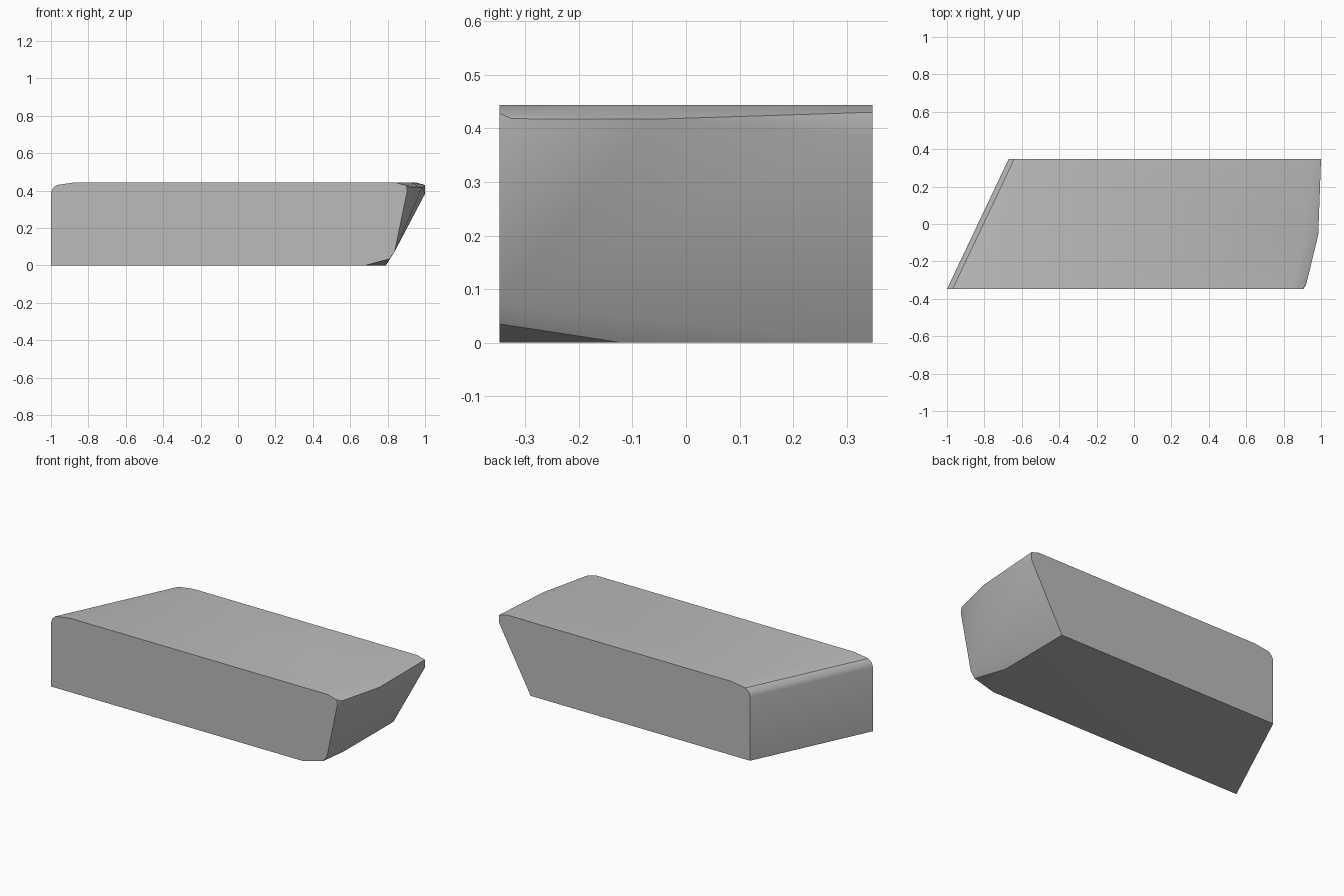
import bpy
import bmesh
import math

if "Cube" in bpy.data.objects:
    bpy.data.objects.remove(bpy.data.objects["Cube"], do_unlink=True)

TOP, HALF = 0.444, 0.348

# Plain grey material
grey = bpy.data.materials.new("plain grey")
grey.use_nodes = True
grey.diffuse_color = (0.5, 0.5, 0.5, 1)
grey.node_tree.nodes["Principled BSDF"].inputs["Base Color"].default_value = (0.5, 0.5, 0.5, 1)


def left_edge(x, y):
    """Upright slanted end with a softened top corner."""
    steps = [(0, 0), (0, 0.385), (0.008, 0.41), (0.03, 0.43), (0.13, TOP)]
    return [(x + dx, y, z) for dx, z in steps]


# Slanted end, front and back
points = left_edge(-1, -HALF) + left_edge(-0.67, HALF)

# Undercut end: front profile with its shaved lower corner
front = [(0.68, 0), (0.81, 0.035), (0.837, 0.073), (0.905, 0.4), (0.9, 0.428), (0.84, TOP)]
points += [(x, -HALF, z) for x, z in front]

# Undercut end: back profile
back = [(0.79, 0), (1, 0.383), (1, 0.43), (0.95, TOP)]
points += [(x, HALF, z) for x, z in back]

# Undercut end: bend of the bottom and of the upper rim
points += [(0.787, -0.12, 0), (0.92, -0.325, 0.418), (0.985, -0.06, 0.417), (0.92, -0.06, TOP)]

# Solid block around the outline points
bm = bmesh.new()
for p in points:
    bm.verts.new(p)
bmesh.ops.convex_hull(bm, input=bm.verts[:])
bmesh.ops.dissolve_limit(bm, angle_limit=math.radians(0.5), verts=bm.verts[:], edges=bm.edges[:])
bmesh.ops.recalc_face_normals(bm, faces=bm.faces[:])
mesh = bpy.data.meshes.new("slanted_block")
bm.to_mesh(mesh)
bm.free()
mesh.materials.append(grey)

block = bpy.data.objects.new("slanted_block", mesh)
bpy.context.collection.objects.link(block)
bpy.context.view_layer.objects.active = block
block.select_set(True)
bpy.ops.object.shade_smooth_by_angle(angle=math.radians(30))
